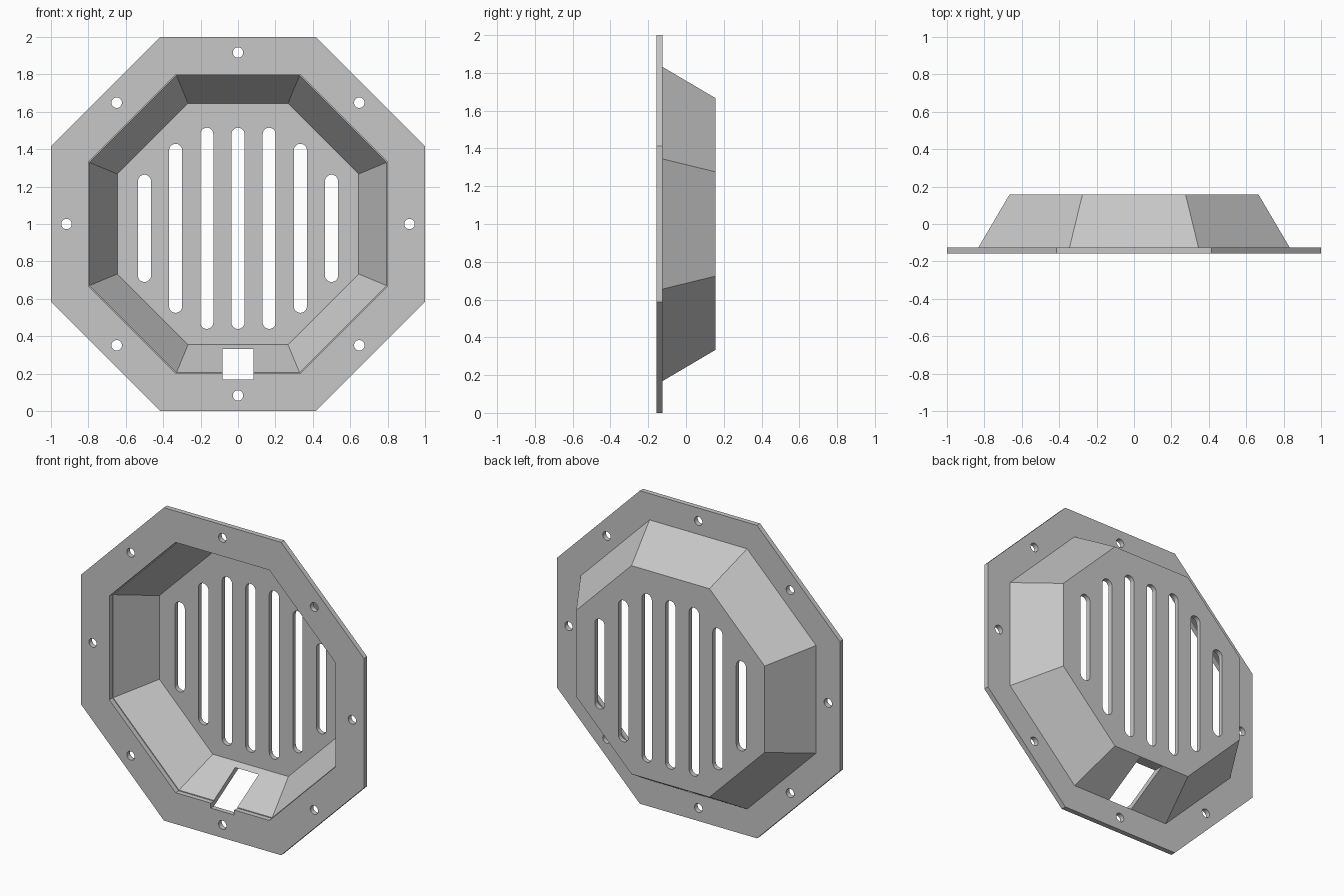
import bpy
import bmesh
from math import pi, cos, sin
from mathutils import Vector

cube = bpy.data.objects.get("Cube")
if cube:
    bpy.data.objects.remove(cube, do_unlink=True)

FRONT, BACK = -0.157, 0.157
FLANGE_BACK = -0.125
CENTRE = 1.0

grey = bpy.data.materials.new("plain grey")
grey.use_nodes = True
colour = (0.57, 0.57, 0.57, 1)
grey.diffuse_color = colour
grey.node_tree.nodes["Principled BSDF"].inputs["Base Color"].default_value = colour


def make_object(name, bm):
    bmesh.ops.recalc_face_normals(bm, faces=bm.faces)
    mesh = bpy.data.meshes.new(name)
    bm.to_mesh(mesh)
    bm.free()
    mesh.materials.append(grey)
    obj = bpy.data.objects.new(name, mesh)
    bpy.context.collection.objects.link(obj)
    return obj


def octagon(bm, apothem, y):
    r = apothem / cos(pi / 8)
    return [bm.verts.new((r * cos(a), y, CENTRE + r * sin(a)))
            for a in (pi / 8 + k * pi / 4 for k in range(8))]


def prism(bm, outline, y0, y1):
    """Extrude an (x, z) outline along y."""
    face = bm.faces.new([bm.verts.new((x, y0, z)) for x, z in outline])
    new = bmesh.ops.extrude_face_region(bm, geom=[face])["geom"]
    bmesh.ops.translate(bm, vec=Vector((0, y1 - y0, 0)),
                        verts=[v for v in new if isinstance(v, bmesh.types.BMVert)])


def capsule(x, z, radius, straight, steps=12):
    """Round-ended upright outline; a circle when straight is zero."""
    points = []
    for end in (0, 1):
        shift = -straight if end else straight
        count = steps + 1 if straight else steps
        for i in range(count):
            a = pi * (end + i / steps)
            points.append((x + radius * cos(a), z + shift + radius * sin(a)))
    return points


# Octagonal flange and hollow tapered cup, as one chain of rings (apothem, y)
profile = [(0.645, 0.127), (0.795, FLANGE_BACK), (0.8, FLANGE_BACK), (0.8, FRONT),
           (1.0, FRONT), (1.0, FLANGE_BACK), (0.832, FLANGE_BACK), (0.666, BACK)]
bm = bmesh.new()
rings = [octagon(bm, a, y) for a, y in profile]
for lower, upper in zip(rings, rings[1:]):
    for i in range(8):
        j = (i + 1) % 8
        bm.faces.new((lower[i], lower[j], upper[j], upper[i]))
bm.faces.new(rings[0])
bm.faces.new(rings[-1])
cover = make_object("vent_cover", bm)

# Openings: screw holes, vent slots and the square notch at the bottom
bm = bmesh.new()
for k in range(8):
    a = k * pi / 4
    prism(bm, capsule(0.917 * cos(a), CENTRE + 0.917 * sin(a), 0.028, 0), -0.3, 0.0)
half_lengths = [0.538, 0.538, 0.452, 0.287]
for i in range(-3, 4):
    prism(bm, capsule(i / 6, 0.977, 0.035, half_lengths[abs(i)] - 0.035), 0.05, 0.3)
w = 0.083
prism(bm, [(-w, 0.168), (w, 0.168), (w, 0.333), (-w, 0.333)], -0.3, 0.3)
cutter = make_object("opening_cutter", bm)
cutter.hide_render = True

cut = cover.modifiers.new("openings", 'BOOLEAN')
cut.operation = 'DIFFERENCE'
cut.solver = 'EXACT'
cut.object = cutter
bpy.context.view_layer.objects.active = cover
bpy.ops.object.modifier_apply(modifier=cut.name)
bpy.data.objects.remove(cutter, do_unlink=True)
